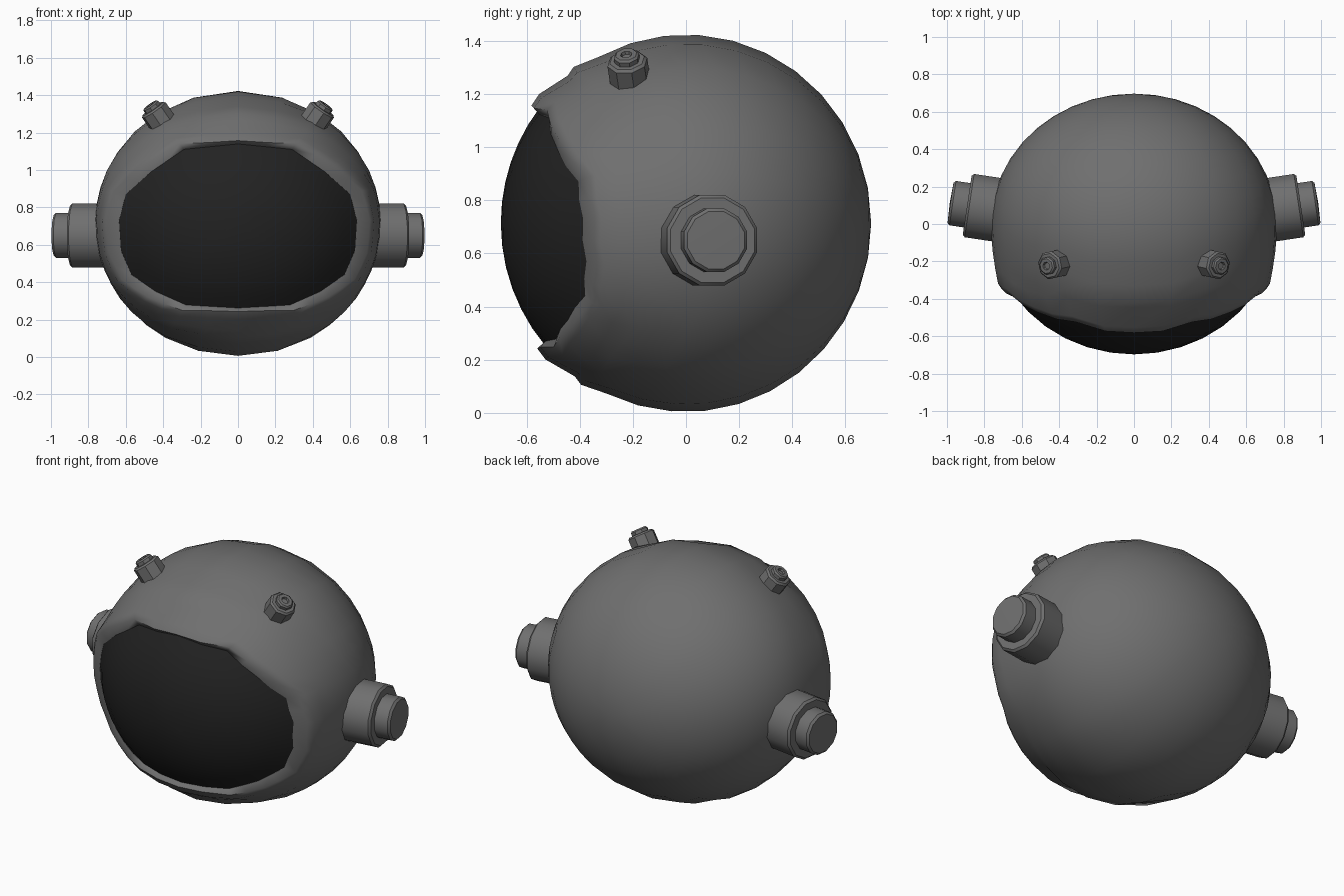
import bpy, bmesh, math
from mathutils import Vector

if "Cube" in bpy.data.objects:
    bpy.data.objects.remove(bpy.data.objects["Cube"])

CENTRE = Vector((0, 0, 0.714))
RX, RY, RZ = 0.765, 0.697, 0.71


def material(name, v):
    m = bpy.data.materials.new(name)
    m.diffuse_color = (v, v, v, 1)
    m.use_nodes = True
    m.node_tree.nodes["Principled BSDF"].inputs["Base Color"].default_value = m.diffuse_color
    return m


GREY = material("shell_grey", 0.16)
BLACK = material("visor_black", 0.016)


def finish(name, bm, mat, angle):
    bmesh.ops.recalc_face_normals(bm, faces=bm.faces)
    me = bpy.data.meshes.new(name)
    bm.to_mesh(me)
    bm.free()
    me.materials.append(mat)
    me.shade_smooth()
    me.set_sharp_from_angle(angle=math.radians(angle))
    ob = bpy.data.objects.new(name, me)
    bpy.context.collection.objects.link(ob)
    return ob


def bridge(bm, a, b):
    n = len(a)
    for i in range(n):
        bm.faces.new((a[i], a[(i + 1) % n], b[(i + 1) % n], b[i]))


def fan(bm, ring, tip):
    n = len(ring)
    for i in range(n):
        bm.faces.new((ring[i], ring[(i + 1) % n], tip))


# Visor opening seen from the front (right half, top to bottom), then mirrored
half = [(0, 1.139), (.29, 1.11), (.465, .99), (.6, .87), (.636, .73),
        (.626, .57), (.57, .44), (.44, .35), (.278, .278), (0, .262)]
loop = half + [(-x, z) for x, z in reversed(half[1:-1])]
outline = []            # (direction u, direction w, polar angle, sideness)
for i, (x0, z0) in enumerate(loop):
    x1, z1 = loop[(i + 1) % len(loop)]
    for k in range(2):
        u = (x0 + (x1 - x0) * k / 2) / RX
        w = (z0 + (z1 - z0) * k / 2 - CENTRE.z) / RZ
        rho = math.hypot(u, w)
        outline.append((u / rho, w / rho, math.degrees(math.asin(rho)), (u / rho) ** 2))


def on_shell(u, w, theta, r):
    t = math.radians(theta)
    return CENTRE + Vector((RX * r * math.sin(t) * u, -RY * r * math.cos(t),
                            RZ * r * math.sin(t) * w))


# Shell with raised visor rim: (angle, radius) past the opening, at top and at side
rim = [(1, .97, 1, .97), (0, 1.0, 0, 1.0), (0, 1.042, 5, 1.05), (4, 1.048, 8, 1.055),
       (14, 1.01, 14, 1.03), (17, 1.027, 22, 1.01), (25, 1.0, 30, 1.0)]
bm = bmesh.new()
rings = []
for at, rt, as_, rs in rim:
    rings.append([bm.verts.new(on_shell(u, w, th + at + (as_ - at) * s, rt + (rs - rt) * s))
                  for u, w, th, s in outline])
STEPS = 11
for k in range(1, STEPS):
    ring = []
    for u, w, th, s in outline:
        start = th + 25 + 5 * s
        ring.append(bm.verts.new(on_shell(u, w, start + (180 - start) * k / STEPS, 1.0)))
    rings.append(ring)
for a, b in zip(rings, rings[1:]):
    bridge(bm, a, b)
fan(bm, rings[-1], bm.verts.new(on_shell(0, 0, 180, 1.0)))
finish("helmet_shell", bm, GREY, 50)

# Dark visor filling the opening
bm = bmesh.new()
prev = None
for k in range(1, 7):
    ring = [bm.verts.new(on_shell(u, w, (th + 1) * k / 6, 1.0)) for u, w, th, s in outline]
    if prev:
        bridge(bm, prev, ring)
    else:
        fan(bm, ring, bm.verts.new(on_shell(0, 0, 0, 1.0)))
    prev = ring
finish("visor", bm, BLACK, 60)


# Turned parts: profile of (radius, height) along an axis, closed at the tip
def turned(name, origin, axis, profile, sides):
    q = Vector(axis).normalized().to_track_quat('Z', 'Y')
    bm = bmesh.new()
    prev = None
    for r, h in profile:
        if r == 0:
            fan(bm, prev, bm.verts.new(Vector(origin) + q @ Vector((0, 0, h))))
            break
        ring = []
        for i in range(sides):
            a = 2 * math.pi * (i + .5) / sides
            ring.append(bm.verts.new(Vector(origin) + q @ Vector(
                (r * math.cos(a), r * math.sin(a), h))))
        if prev:
            bridge(bm, prev, ring)
        else:
            bm.faces.new(ring)
        prev = ring
    finish(name, bm, GREY, 40)


ear = [(.177, -.25), (.177, -.012), (.165, 0), (.124, 0), (.124, .078),
       (.112, .09), (0, .094)]
knob = [(.077, -.12), (.077, -.01), (.067, 0), (.049, 0), (.049, .018),
        (.041, .026), (.022, .026), (.018, .014), (0, .014)]
for side, s in (("right", 1), ("left", -1)):
    # Ear pods
    turned("ear_pod_" + side, (s * .892, .10, .65), (s * .99, .148, 0), ear, 12)
    # Small top knobs
    turned("top_knob_" + side, (s * .455, -.222, 1.328), (s * .55, -.12, .8), knob, 8)
